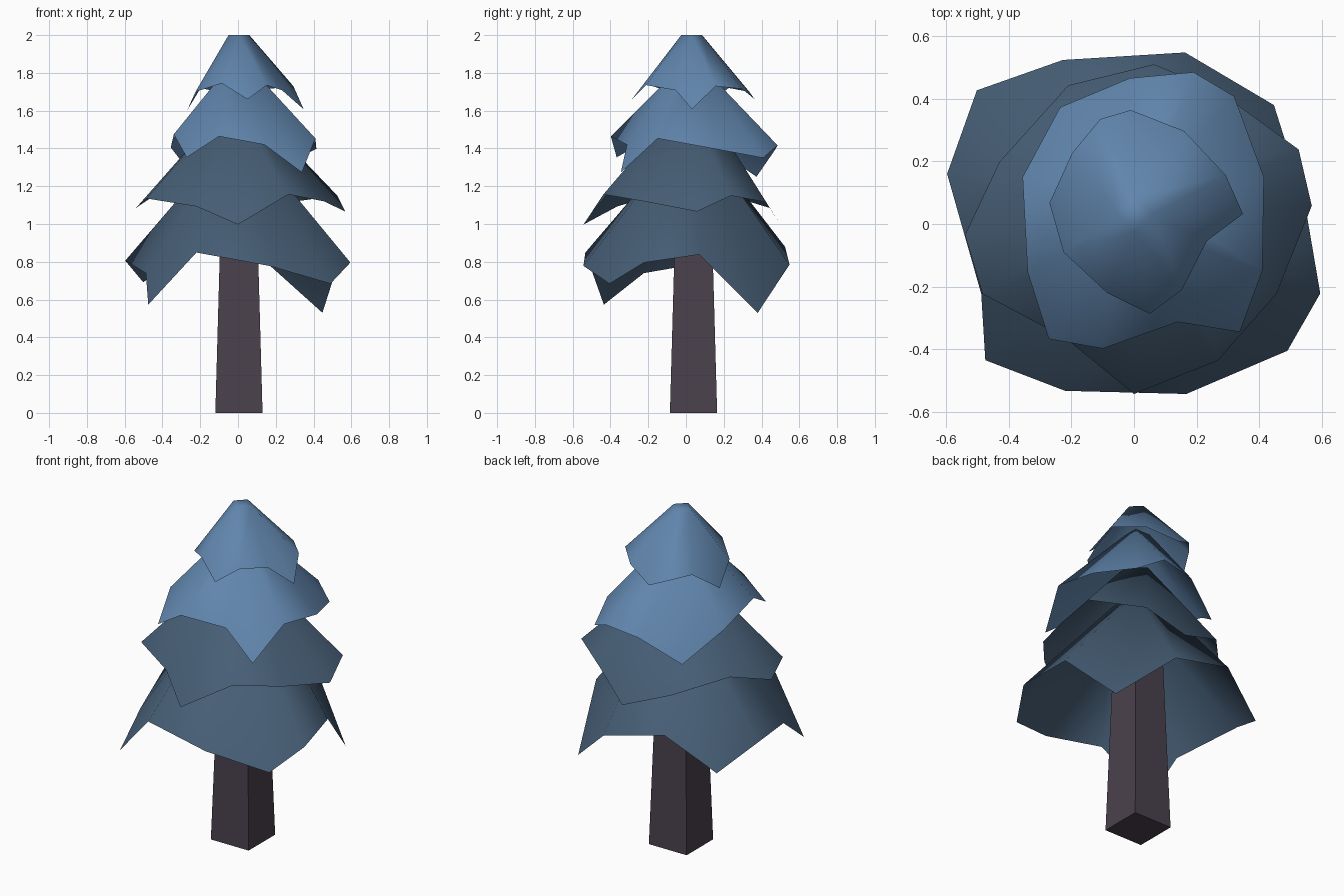
import bpy, math

if "Cube" in bpy.data.objects:
    bpy.data.objects.remove(bpy.data.objects["Cube"])

CX, CY = 0.005, 0.03  # trunk axis


def material(name, rgb):
    m = bpy.data.materials.new(name)
    m.diffuse_color = (*rgb, 1)
    m.use_nodes = True
    m.node_tree.nodes["Principled BSDF"].inputs["Base Color"].default_value = m.diffuse_color
    return m


light_blue = material("light_blue_needles", (0.118, 0.235, 0.415))
dark_blue = material("dark_blue_needles", (0.062, 0.112, 0.18))
bark = material("dark_bark", (0.068, 0.053, 0.074))


def make_object(name, verts, faces, mat):
    mesh = bpy.data.meshes.new(name)
    mesh.from_pydata(verts, [], faces)
    mesh.materials.append(mat)
    ob = bpy.data.objects.new(name, mesh)
    bpy.context.collection.objects.link(ob)
    return ob


def skirt(name, rim, apex_z, apex_r, first_angle, mat):
    """Ragged four-sided branch skirt: 12 rim points run clockwise from a
    drooping tip; every third one is a tip hanging from an apex corner."""
    n = len(rim)
    verts = list(rim)
    for i in range(4):
        a = math.radians(first_angle - 90 * i)
        verts.append((CX + apex_r * math.cos(a), CY + apex_r * math.sin(a), apex_z))
    faces = [(n + 3, n + 2, n + 1, n)]
    for i in range(4):
        t, a, b = 3 * i, n + i, n + (i + 1) % 4
        faces += [(a, t, (t - 1) % n), (a, t + 1, t), (a, b, t + 2, t + 1)]
    ob = make_object(name, verts, faces, mat)
    bpy.ops.object.select_all(action='DESELECT')
    ob.select_set(True)
    bpy.context.view_layer.objects.active = ob
    bpy.ops.object.shade_smooth_by_angle(angle=math.radians(62))


# Trunk: tapered square post
levels = [(0, 0.125), (1.25, 0.09)]
corners = [(-1, -1), (1, -1), (1, 1), (-1, 1)]
tv = [(CX + sx * h, 0.04 + sy * h, z) for z, h in levels for sx, sy in corners]
tf = [(3, 2, 1, 0), (4, 5, 6, 7)]
tf += [(i, (i + 1) % 4, 4 + (i + 1) % 4, 4 + i) for i in range(4)]
make_object("trunk", tv, tf, bark)

# Branch tiers, top to bottom
rim_top = [(-.01, .364, 1.66), (.16, .297, 1.715), (.293, .156, 1.73),
           (.348, .032, 1.607), (.233, -.054, 1.708), (.153, -.21, 1.735),
           (.05, -.287, 1.66), (-.086, -.22, 1.745), (-.225, -.09, 1.70),
           (-.27, .067, 1.60), (-.198, .226, 1.72), (-.108, .335, 1.70)]
skirt("top_branches", rim_top, 2.0, 0.055, 90, light_blue)

rim_upper = [(.32, .408, 1.35), (.415, .15, 1.398), (.41, -.15, 1.453),
             (.338, -.345, 1.273), (.14, -.313, 1.42), (-.1, -.398, 1.464),
             (-.272, -.367, 1.353), (-.34, -.153, 1.475), (-.356, .15, 1.405),
             (-.236, .373, 1.25), (-.013, .466, 1.385), (.19, .485, 1.416)]
skirt("upper_branches", rim_upper, 1.84, 0.07, 45, light_blue)

rim_lower = [(.064, .51, .98), (.27, .425, 1.115), (.526, .238, 1.15),
             (.568, .058, 1.066), (.455, -.223, 1.12), (.267, -.437, 1.157),
             (0, -.543, .997), (-.22, -.364, 1.093), (-.484, -.223, 1.135),
             (-.54, -.035, 1.085), (-.43, .198, 1.16), (-.21, .443, 1.085)]
skirt("lower_branches", rim_lower, 1.6, 0.09, 90, dark_blue)

rim_bottom = [(.447, .38, .53), (.545, .07, .838), (.595, -.222, .796),
              (.49, -.405, .684), (.167, -.543, .778), (-.22, -.533, .849),
              (-.475, -.435, .573), (-.488, -.223, .74), (-.597, .16, .806),
              (-.502, .427, .692), (-.227, .524, .88), (.163, .548, .785)]
skirt("bottom_branches", rim_bottom, 1.4, 0.13, 45, dark_blue)
